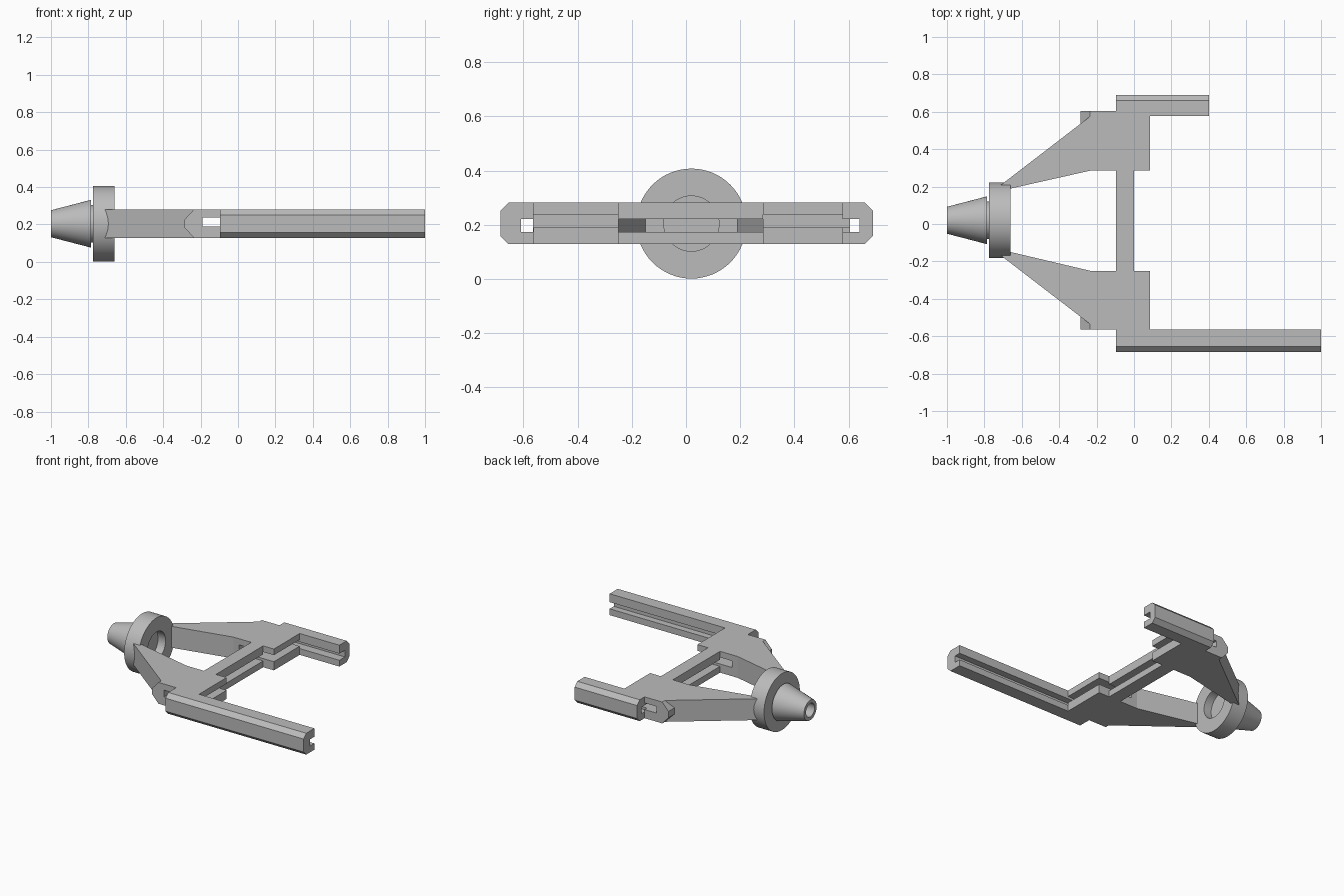
import bpy, bmesh, math

if "Cube" in bpy.data.objects:
    bpy.data.objects.remove(bpy.data.objects["Cube"], do_unlink=True)

grey = bpy.data.materials.new("plain grey")
grey.use_nodes = True
GREY = (0.5, 0.5, 0.5, 1)
grey.diffuse_color = GREY
grey.node_tree.nodes["Principled BSDF"].inputs["Base Color"].default_value = GREY

BOTTOM, TOP = 0.128, 0.281       # frame thickness
GROOVE_LOW, GROOVE_HIGH = 0.173, 0.221   # groove in arms and crossbar
AXIS_Y, AXIS_Z = 0.02, 0.204     # axis of the turned end


def finish(name, bm):
    bmesh.ops.recalc_face_normals(bm, faces=bm.faces)
    mesh = bpy.data.meshes.new(name)
    bm.to_mesh(mesh)
    bm.free()
    mesh.materials.append(grey)
    obj = bpy.data.objects.new(name, mesh)
    bpy.context.collection.objects.link(obj)
    return obj


def prism(name, profile, axis, start, end):
    """Extrude a 2D profile along x, y or z."""
    def place(a, b, t):
        return {"x": (t, a, b), "y": (a, t, b), "z": (a, b, t)}[axis]
    bm = bmesh.new()
    rings = [[bm.verts.new(place(a, b, t)) for a, b in profile] for t in (start, end)]
    for ring in rings:
        bm.faces.new(ring)
    n = len(profile)
    for i in range(n):
        j = (i + 1) % n
        bm.faces.new((rings[0][i], rings[0][j], rings[1][j], rings[1][i]))
    return finish(name, bm)


def rect(a0, a1, b0, b1):
    return [(a0, b0), (a1, b0), (a1, b1), (a0, b1)]


def lathe(name, profile, steps=64):
    """Turn an (x, radius) profile about the end axis."""
    bm = bmesh.new()
    verts = [bm.verts.new((x, AXIS_Y + r, AXIS_Z)) for x, r in profile]
    edges = [bm.edges.new(pair) for pair in zip(verts, verts[1:])]
    bmesh.ops.spin(bm, geom=verts + edges, cent=(0, AXIS_Y, AXIS_Z), axis=(1, 0, 0),
                   angle=math.tau, steps=steps)
    bmesh.ops.remove_doubles(bm, verts=bm.verts, dist=0.0001)
    obj = finish(name, bm)
    bpy.ops.object.select_all(action="DESELECT")
    obj.select_set(True)
    bpy.context.view_layer.objects.active = obj
    bpy.ops.object.shade_smooth_by_angle(angle=math.radians(30))
    return obj


def cut(obj, cutter):
    mod = obj.modifiers.new("slot", "BOOLEAN")
    mod.operation, mod.solver, mod.object = "DIFFERENCE", "EXACT", cutter
    bpy.context.view_layer.objects.active = obj
    bpy.ops.object.modifier_apply(modifier=mod.name)
    bpy.data.objects.remove(cutter, do_unlink=True)


def side(name, sign, inner, outer, arm_inner, arm_outer, arm_wall, arm_end):
    # Body and slanted leg in one outline, with a slot open to the end
    outline = [(0.085, inner), (-0.235, inner), (-0.68, sign * 0.165 + AXIS_Y),
               (-0.71, sign * 0.19 + AXIS_Y), (-0.235, outer - sign * 0.03),
               (-0.235, outer), (-0.095, outer), (-0.095, arm_inner), (0.085, arm_inner)]
    body = prism(name + "_body", outline, "z", BOTTOM, TOP)
    cut(body, prism("slot_cutter", rect(-0.19, 0.2, 0.19, 0.237), "y",
                    inner - sign * 0.1, outer + sign * 0.1))

    # Pointed nub beside the leg
    nub = [(-0.235, BOTTOM), (-0.235, TOP), (-0.285, 0.227), (-0.285, 0.182)]
    prism(name + "_nub", nub, "y", outer - sign * 0.09, outer)

    # Grooved arm with chamfered outer edges
    c = 0.03
    channel = [(arm_inner, BOTTOM), (arm_outer - sign * c, BOTTOM), (arm_outer, BOTTOM + c),
               (arm_outer, TOP - c), (arm_outer - sign * c, TOP), (arm_inner, TOP),
               (arm_inner, GROOVE_HIGH), (arm_wall, GROOVE_HIGH),
               (arm_wall, GROOVE_LOW), (arm_inner, GROOVE_LOW)]
    prism(name + "_arm", channel, "x", -0.095, arm_end)


side("left", 1, 0.285, 0.605, 0.577, 0.69, 0.64, 0.4)
side("right", -1, -0.25, -0.565, -0.563, -0.685, -0.61, 1.0)

# Split crossbar
prism("crossbar_lower", rect(-0.095, 0, BOTTOM, GROOVE_LOW), "y", -0.25, 0.285)
prism("crossbar_upper", rect(-0.095, 0, GROOVE_HIGH, TOP), "y", -0.25, 0.285)

# Disc with a round recess, then neck and hollow tapered tip
lathe("disc", [(-0.775, 0), (-0.775, 0.203), (-0.66, 0.203), (-0.66, 0.102),
               (-0.72, 0.102), (-0.72, 0)])
lathe("neck", [(-0.77, 0), (-0.77, 0.1), (-0.79, 0.1), (-0.79, 0)])
lathe("tapered_tip", [(-0.785, 0), (-0.785, 0.128), (-1, 0.072), (-1, 0.048),
                      (-0.85, 0.048), (-0.85, 0)])
